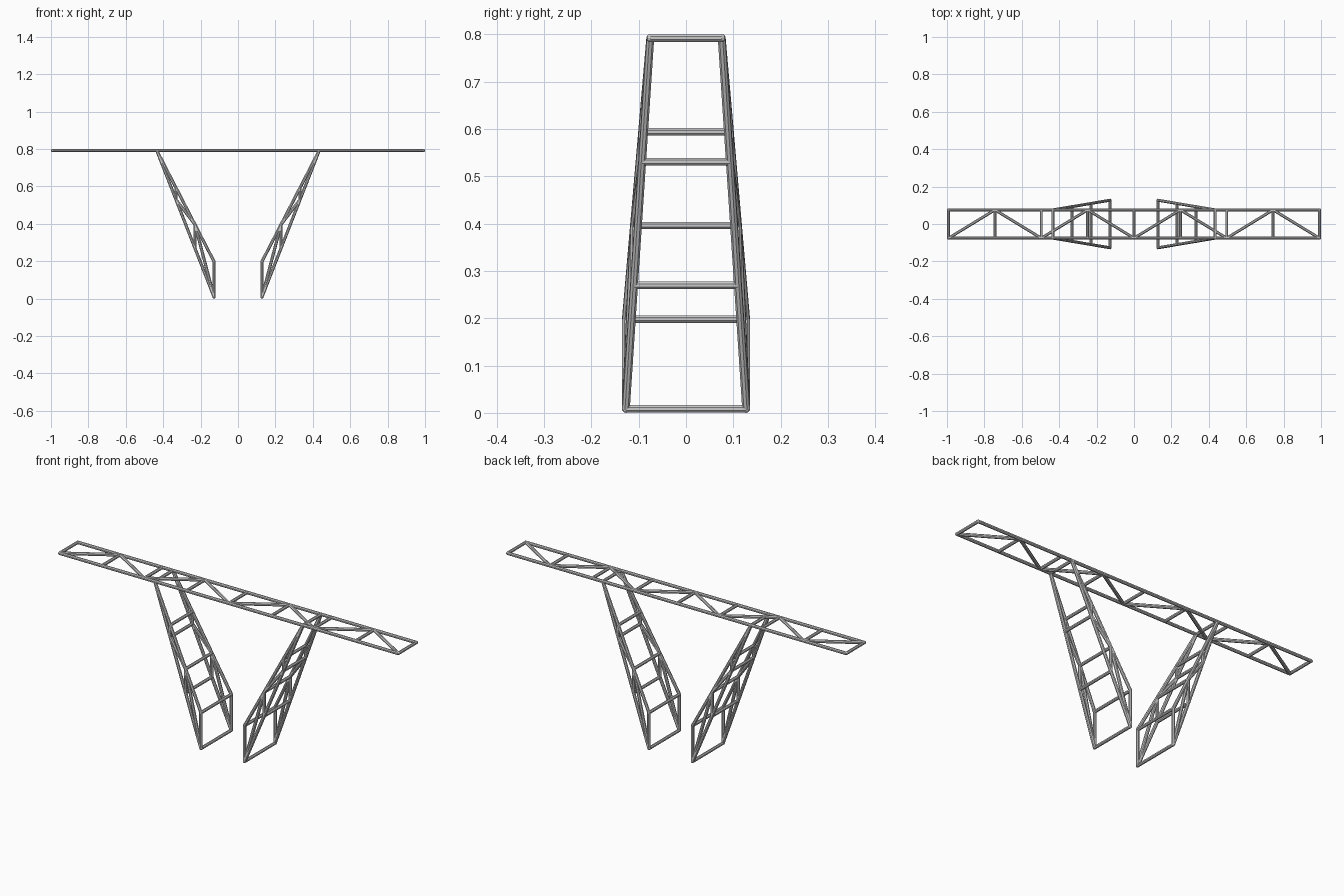
import bpy, bmesh
from mathutils import Vector, Matrix

if "Cube" in bpy.data.objects:
    bpy.data.objects.remove(bpy.data.objects["Cube"])

R = 0.0085      # tube radius
SIDES = 8


def frame(name, members, joints):
    """One mesh made of straight tubes, with small round joints at free corners."""
    bm = bmesh.new()
    for a, b in members:
        a, b = Vector(a), Vector(b)
        d = b - a
        rot = d.to_track_quat('Z', 'Y').to_matrix().to_4x4()
        bmesh.ops.create_cone(bm, cap_ends=True, segments=SIDES, radius1=R, radius2=R,
                              depth=d.length,
                              matrix=Matrix.Translation((a + b) / 2) @ rot @ Matrix.Rotation(0.3927, 4, 'Z'))
    for p in joints:
        bmesh.ops.create_uvsphere(bm, u_segments=8, v_segments=6, radius=R,
                                  matrix=Matrix.Translation(p))
    me = bpy.data.meshes.new(name)
    bm.to_mesh(me)
    bm.free()
    ob = bpy.data.objects.new(name, me)
    bpy.context.collection.objects.link(ob)
    return ob


# Top beam: two chords, nine rungs and a zigzag brace
Z, W, L, N = 0.7915, 0.0755, 0.9915, 8
xs = [-L + 2 * L * i / N for i in range(N + 1)]
beam = [((-L, s * W, Z), (L, s * W, Z)) for s in (-1, 1)]
beam += [((x, -W, Z), (x, W, Z)) for x in xs]
for i in range(N):
    s = -1 if i % 2 == 0 else 1
    beam.append(((xs[i], s * W, Z), (xs[i + 1], -s * W, Z)))
frame("top_beam", beam, [(x, y, Z) for x in (-L, L) for y in (-W, W)])


# Tapered legs: outer and inner chords meet at the beam and spread to the foot
def leg(name, side):
    top = Vector((0.434, 0.0755, Z))
    foot = Vector((0.128, 0.127, R))
    knee = Vector((0.128, 0.127, 0.198))

    def at(v, s):
        return Vector((v.x * side, v.y * s, v.z))

    outer = [top.lerp(foot, i / 3) for i in range(4)]
    inner = [top.lerp(knee, i / 3) for i in range(4)]
    m = []
    for s in (-1, 1):
        m += [(at(top, s), at(foot, s)), (at(top, s), at(knee, s))]
        # upright posts and zigzag braces in each side face
        m += [(at(outer[i], s), at(inner[i], s)) for i in (1, 2, 3)]
        m += [(at(outer[1], s), at(inner[2], s)), (at(inner[2], s), at(outer[3], s))]
    # cross rungs
    m += [(at(p, -1), at(p, 1)) for p in outer + inner[1:]]
    frame(name, m, [at(p, s) for p in (top, foot, knee) for s in (-1, 1)])


leg("left_leg", -1)
leg("right_leg", 1)
